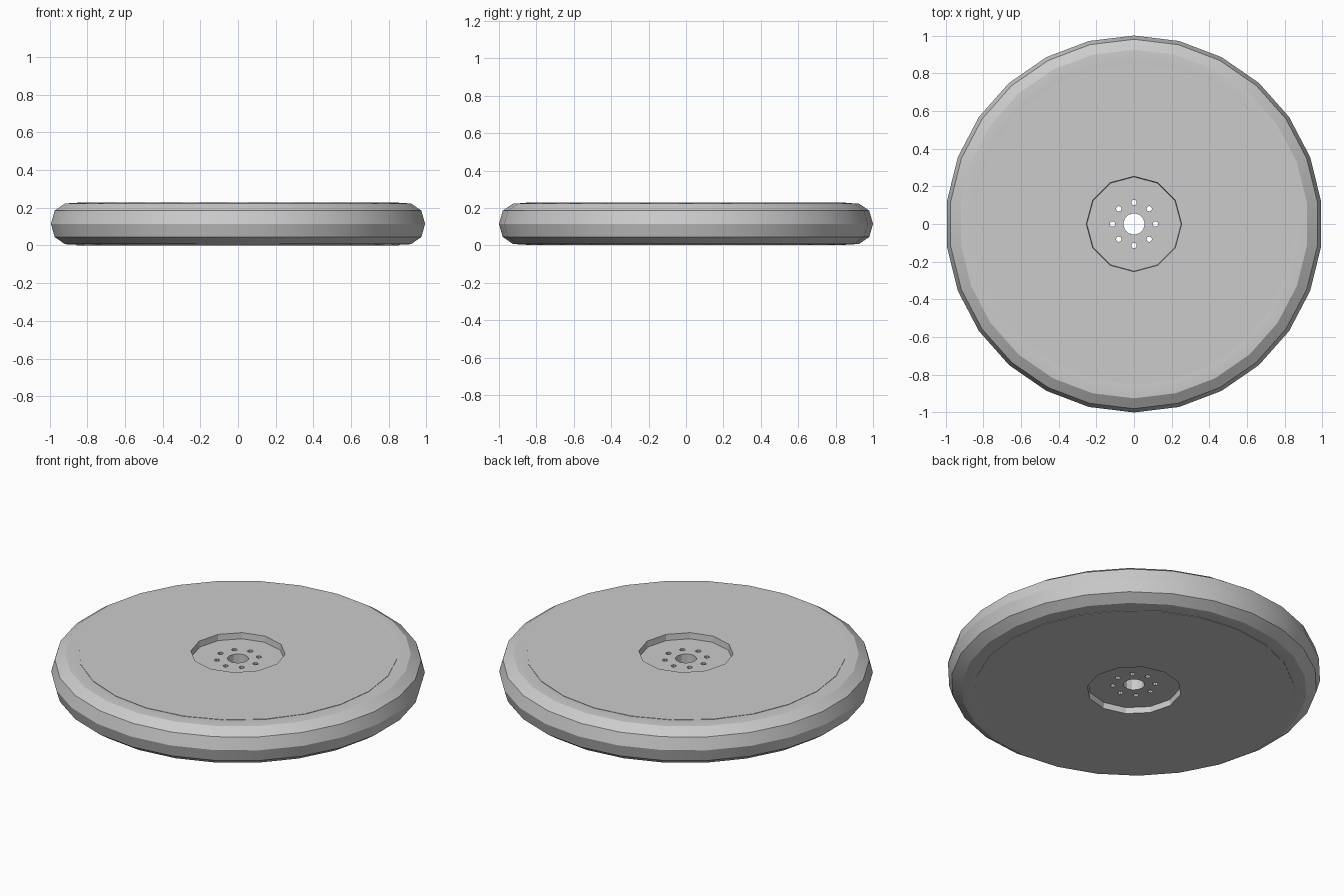
import bpy, bmesh
from math import sin, cos, pi, radians
from mathutils import Matrix

cube = bpy.data.objects.get("Cube")
if cube:
    bpy.data.objects.remove(cube, do_unlink=True)

MID = 0.115      # height of the wheel's middle plane
HALF = 0.114     # half thickness of the disc

grey = bpy.data.materials.new("light grey")
grey.use_nodes = True
grey.diffuse_color = (0.6, 0.6, 0.6, 1)
grey.node_tree.nodes["Principled BSDF"].inputs["Base Color"].default_value = (0.6, 0.6, 0.6, 1)


def add_object(name, bm):
    bmesh.ops.recalc_face_normals(bm, faces=bm.faces)
    mesh = bpy.data.meshes.new(name)
    bm.to_mesh(mesh)
    bm.free()
    mesh.materials.append(grey)
    obj = bpy.data.objects.new(name, mesh)
    bpy.context.collection.objects.link(obj)
    return obj


def add_drum(bm, sides, r_low, r_high, depth, x=0, y=0, z=MID):
    bmesh.ops.create_cone(bm, cap_ends=True, segments=sides, radius1=r_low,
                          radius2=r_high, depth=depth,
                          matrix=Matrix.Translation((x, y, z)))


def lathe(name, profile, sides):
    """Spin a closed (radius, height) profile about z."""
    bm = bmesh.new()
    rings = []
    for i in range(sides):
        a = pi / 2 + 2 * pi * i / sides
        rings.append([bm.verts.new((r * cos(a), r * sin(a), z)) for r, z in profile])
    n = len(profile)
    for i in range(sides):
        a, b = rings[i], rings[(i + 1) % sides]
        for j in range(n):
            k = (j + 1) % n
            bm.faces.new((a[j], b[j], b[k], a[k]))
    return add_object(name, bm)


# Tyre: half profile mirrored about the middle plane
upper = [(0.98, 0.07), (0.925, 0.108), (0.85, 0.112), (0.78, 0.1)]
profile = [(1.0, MID)] + [(r, MID + h) for r, h in upper]
profile += [(r, MID - h) for r, h in reversed(upper)]
tyre = lathe("tyre", profile, 26)
tyre.select_set(True)
bpy.context.view_layer.objects.active = tyre
bpy.ops.object.shade_smooth_by_angle(angle=radians(28))
tyre.select_set(False)

# Wheel disc
bm = bmesh.new()
add_drum(bm, 24, 0.855, 0.855, 2 * HALF)
disc = add_object("wheel_disc", bm)

# Cutters: hub recess on both sides, axle hole and bolt holes
cutters = []
for side in (1, -1):
    bm = bmesh.new()
    small, large = 0.25, 0.257
    low, high = (small, large) if side > 0 else (large, small)
    add_drum(bm, 12, low, high, 0.08, z=MID + side * (HALF - 0.035 + 0.04))
    cutters.append(add_object("hub_recess_cutter", bm))

bm = bmesh.new()
add_drum(bm, 12, 0.057, 0.057, 0.5)
for i in range(8):
    a = i * pi / 4
    add_drum(bm, 8, 0.015, 0.015, 0.5, 0.114 * cos(a), 0.114 * sin(a))
cutters.append(add_object("hole_cutter", bm))

# Cut the disc, then drop the cutters
bpy.context.view_layer.objects.active = disc
disc.select_set(True)
for cutter in cutters:
    cutter.hide_render = True
    mod = disc.modifiers.new("cut", "BOOLEAN")
    mod.operation = "DIFFERENCE"
    mod.solver = "EXACT"
    mod.object = cutter
    bpy.ops.object.modifier_apply(modifier=mod.name)
    bpy.data.objects.remove(cutter, do_unlink=True)
